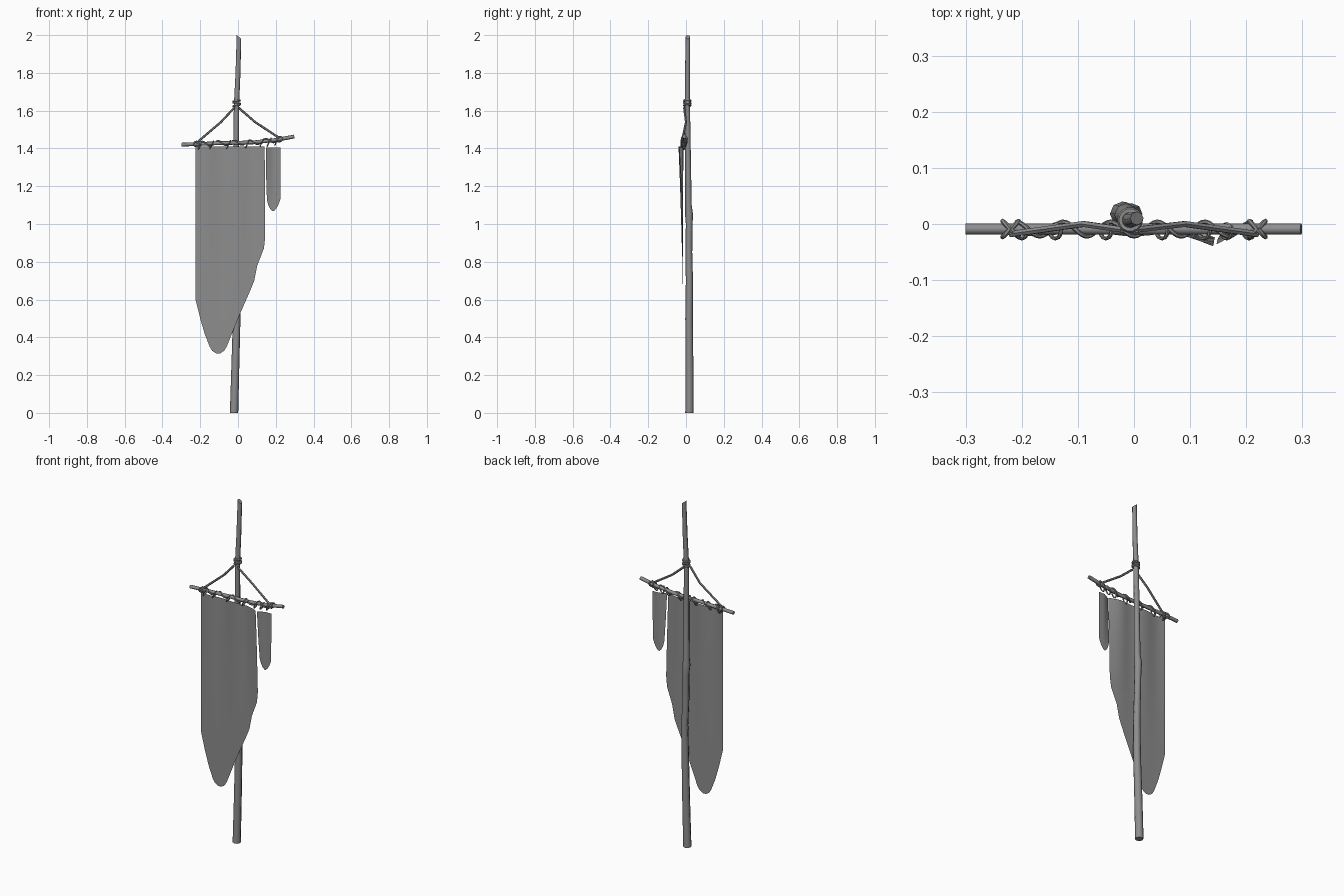
import bpy, bmesh, math
from mathutils import Vector

cube = bpy.data.objects.get("Cube")
if cube:
    bpy.data.objects.remove(cube, do_unlink=True)

grey = bpy.data.materials.new("plain grey")
grey.use_nodes = True
grey.diffuse_color = (0.27, 0.27, 0.27, 1)
bsdf = grey.node_tree.nodes["Principled BSDF"]
bsdf.inputs["Base Color"].default_value = grey.diffuse_color
bsdf.inputs["Roughness"].default_value = 0.9


def finish(name, bm, angle=50):
    bmesh.ops.recalc_face_normals(bm, faces=bm.faces)
    mesh = bpy.data.meshes.new(name)
    bm.to_mesh(mesh)
    bm.free()
    mesh.materials.append(grey)
    obj = bpy.data.objects.new(name, mesh)
    bpy.context.collection.objects.link(obj)
    bpy.ops.object.select_all(action='DESELECT')
    obj.select_set(True)
    bpy.context.view_layer.objects.active = obj
    bpy.ops.object.shade_smooth_by_angle(angle=math.radians(angle))
    return obj


def tube(name, pts, radii, sides=8, closed=False, ref=(0, 1, 0), cut=0):
    """Sweep a round section along pts; cut slants the last ring."""
    bm = bmesh.new()
    pts = [Vector(p) for p in pts]
    n = len(pts)
    if not isinstance(radii, (list, tuple)):
        radii = [radii] * n
    rings = []
    for i, p in enumerate(pts):
        a = pts[i - 1] if i or closed else p
        b = pts[(i + 1) % n] if i < n - 1 or closed else p
        t = (b - a).normalized()
        side = t.cross(Vector(ref)).normalized()
        up = side.cross(t)
        ring = []
        for k in range(sides):
            w = math.tau * k / sides
            co = p + (side * math.cos(w) + up * math.sin(w)) * radii[i]
            if cut and i == n - 1:
                co.z -= (co.x - p.x) * cut
            ring.append(bm.verts.new(co))
        rings.append(ring)
    for i in range(n if closed else n - 1):
        r, s = rings[i], rings[(i + 1) % n]
        for k in range(sides):
            m = (k + 1) % sides
            bm.faces.new((r[k], r[m], s[m], s[k]))
    if not closed:
        bm.faces.new(rings[0])
        bm.faces.new(rings[-1])
    return finish(name, bm)


def lookup(table, z):
    """Linear lookup in (z, x) pairs sorted from the top down."""
    for (z0, x0), (z1, x1) in zip(table, table[1:]):
        if z >= z1:
            return x0 + (x1 - x0) * (z0 - z) / (z0 - z1)
    return table[-1][1]


def cloth(name, left, right, depth, cols):
    """Sheet between two edge profiles, bent in depth by a function."""
    bm = bmesh.new()
    levels = sorted({z for z, _ in left + right}, reverse=True)
    rows = []
    for z in levels:
        a, b = lookup(left, z), lookup(right, z)
        xs = [a + (b - a) * i / cols for i in range(cols + 1)]
        rows.append([bm.verts.new((x, depth(x, z), z)) for x in xs])
    for r, s in zip(rows, rows[1:]):
        for i in range(cols):
            bm.faces.new((r[i], s[i], s[i + 1], r[i + 1]))
    return finish(name, bm, 80)


# Crooked wooden pole with a slanted tip
tube("pole",
     [(-0.021, 0.018, 0), (-0.014, 0.018, 0.25), (-0.007, 0.016, 0.5),
      (-0.004, 0.018, 0.7), (-0.01, 0.015, 0.85), (-0.012, 0.017, 1.0),
      (-0.014, 0.016, 1.05), (-0.011, 0.013, 1.1), (-0.01, 0.01, 1.4),
      (-0.008, 0.007, 1.63), (0, 0.008, 1.8), (0.005, 0.01, 1.99)],
     [0.022, 0.021, 0.02, 0.019, 0.018, 0.018, 0.021, 0.017,
      0.015, 0.014, 0.013, 0.012], cut=0.8)

# Crossbar, bent up toward its left end
BAR = [(-0.3, 1.42), (-0.1, 1.428), (0.08, 1.432), (0.2, 1.445), (0.298, 1.463)]


def bar_z(x):
    return 2 - lookup([(-a, 2 - z) for a, z in BAR], -x)


tube("crossbar", [(x, -0.009, z) for x, z in BAR], 0.01)

# Hanging ropes from the crossbar to the pole
for side, word in ((-1, "right"), (1, "left")):
    x = 0.22 * side
    tube(word + "_hanging_rope",
         [(x, -0.018, bar_z(x) + 0.006), (0.09 * side, 0, 1.54),
          (0.012 * side - 0.008, -0.01, 1.615)], 0.006, 6)
    # Crossed lashings at the ends
    for j, tilt in enumerate((0.014, -0.014)):
        pts = []
        for k in range(12):
            w = math.tau * k / 12
            dx = tilt * math.cos(w)
            pts.append((x + dx, -0.009 + 0.014 * math.cos(w),
                        bar_z(x + dx) + 0.014 * math.sin(w)))
        tube(f"{word}_lashing_{j + 1}", pts, 0.0045, 6, True, (1, 0, 0))

# Rope wound around the pole
for j, (z, tilt) in enumerate(((1.628, 0.004), (1.64, -0.003), (1.652, 0.003))):
    tube(f"pole_lashing_{j + 1}",
         [(-0.007 + 0.017 * math.cos(w), 0.007 + 0.017 * math.sin(w),
           z + tilt * math.cos(w)) for w in (math.tau * k / 14 for k in range(14))],
         0.006, 6, True, (0, 0, 1))

# Cord spiralling along the crossbar
cord = []
for k in range(73):
    x = -0.21 + 0.42 * k / 72
    w = math.tau * 5 * k / 72
    cord.append((x, -0.009 + 0.013 * math.cos(w), bar_z(x) + 0.013 * math.sin(w)))
tube("spiral_cord", cord, 0.004, 6, ref=(0, 0, 1))

# Small loops that hold the cloth
for j, x in enumerate((-0.2, -0.14, -0.05, 0.05, 0.125, 0.165, 0.205)):
    pts = []
    for k in range(12):
        w = math.tau * k / 12
        pts.append((x + 0.01 * math.sin(w), -0.013 + 0.013 * math.cos(w),
                    bar_z(x) - 0.008 + 0.021 * math.sin(w)))
    tube(f"cloth_loop_{j + 1}", pts, 0.0035, 6, True, (1, 0, 0))


# Large torn banner
def banner_depth(x, z):
    high = max(0, (z - 0.5) / 0.91)
    curl = max(0, (x - 0.06) / 0.08) * 0.02 * high ** 2
    return -0.018 - 0.004 * high * math.cos(x * 36) - curl


cloth("banner",
      [(1.41, -0.225), (1.2, -0.225), (1.0, -0.225), (0.6, -0.225), (0.5, -0.2),
       (0.42, -0.177), (0.35, -0.15), (0.328, -0.136), (0.315, -0.115)],
      [(1.402, 0.141), (1.3, 0.142), (0.93, 0.144), (0.87, 0.137), (0.78, 0.102),
       (0.7, 0.086), (0.65, 0.066), (0.5, 0.0), (0.42, -0.032), (0.35, -0.06),
       (0.328, -0.074), (0.315, -0.095)], banner_depth, 16)

# Small pennant beside it
cloth("pennant",
      [(1.405, 0.147), (1.25, 0.149), (1.13, 0.153), (1.1, 0.16), (1.08, 0.17),
       (1.068, 0.182)],
      [(1.405, 0.225), (1.25, 0.225), (1.13, 0.224), (1.1, 0.213), (1.08, 0.201),
       (1.068, 0.19)],
      lambda x, z: -0.016 - 0.02 * max(0, (0.185 - x) / 0.038) * max(0, (z - 1.05) / 0.35), 6)
